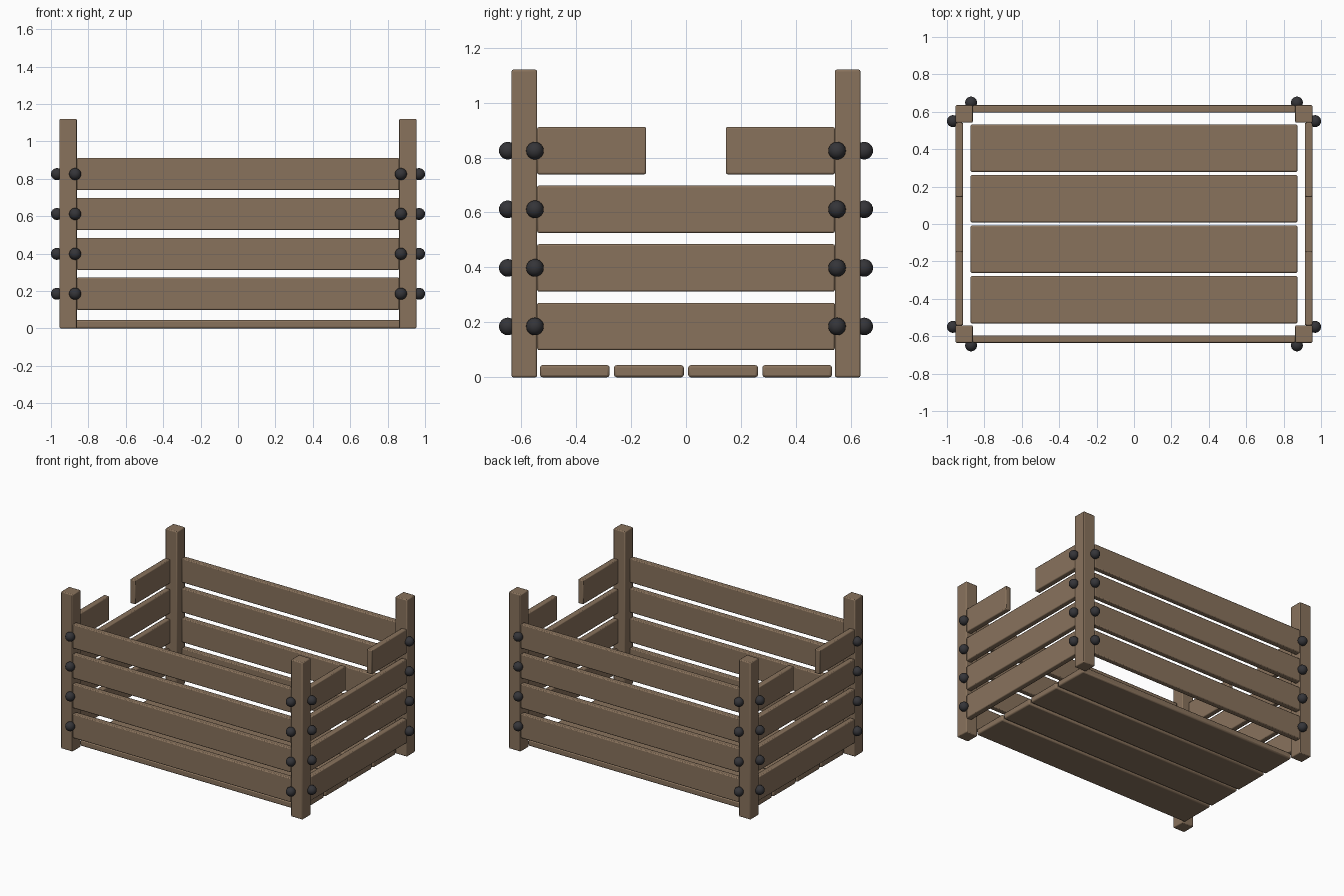
import bpy

if "Cube" in bpy.data.objects:
    bpy.data.objects.remove(bpy.data.objects["Cube"])


def material(name, color):
    m = bpy.data.materials.new(name)
    m.diffuse_color = (*color, 1)
    m.use_nodes = True
    m.node_tree.nodes["Principled BSDF"].inputs["Base Color"].default_value = m.diffuse_color
    return m


wood = material("brown wood", (0.25, 0.17, 0.108))
iron = material("dark iron", (0.035, 0.035, 0.04))


def board(name, x, y, z, bevel=0.006):
    """Bevelled box spanning the (min, max) ranges x, y, z."""
    spans = (x, y, z)
    bpy.ops.mesh.primitive_cube_add(size=1, location=[(a + b) / 2 for a, b in spans])
    ob = bpy.context.object
    ob.name = name
    ob.scale = [abs(b - a) for a, b in spans]
    bpy.ops.object.transform_apply(location=False, rotation=False, scale=True)
    mod = ob.modifiers.new("soft edges", 'BEVEL')
    mod.width = bevel
    mod.segments = 2
    ob.data.materials.append(wood)
    bpy.ops.object.shade_smooth_by_angle()


def bolt(name, location):
    bpy.ops.mesh.primitive_uv_sphere_add(segments=24, ring_count=12, radius=0.032, location=location)
    ob = bpy.context.object
    ob.name = name
    ob.data.materials.append(iron)
    bpy.ops.object.shade_smooth()


PX, PY = 0.954, 0.635      # outer faces of the crate
IX, IY = 0.862, 0.542      # inner faces of the corner posts
THICK = 0.04
rows = [0.185 + 0.2133 * i for i in range(4)]

# Corner posts with their bolts
for sx in (-1, 1):
    for sy in (-1, 1):
        board("corner_post", (sx * IX, sx * PX), (sy * IY, sy * PY), (0, 1.12))
        for z in rows:
            bolt("long_side_bolt", (sx * 0.871, sy * 0.649, z))
            bolt("end_bolt", (sx * 0.968, sy * 0.55, z))

# Wall slats, with a hand gap in the top row of each end
for i, zc in enumerate(rows):
    z = (zc - 0.086, zc + 0.086)
    for s in (-1, 1):
        board("long_slat", (-IX, IX), (s * (PY - THICK), s * PY), z)
        x = (s * (PX - THICK), s * PX)
        if i < 3:
            board("end_slat", x, (-IY, IY), z)
        else:
            board("short_end_slat", x, (-IY, -0.145), z)
            board("short_end_slat", x, (0.145, IY), z)

# Floor boards
for i in range(4):
    yc = (i - 1.5) * 0.27
    board("floor_board", (-0.874, 0.874), (yc - 0.127, yc + 0.127), (0, 0.044), 0.009)
